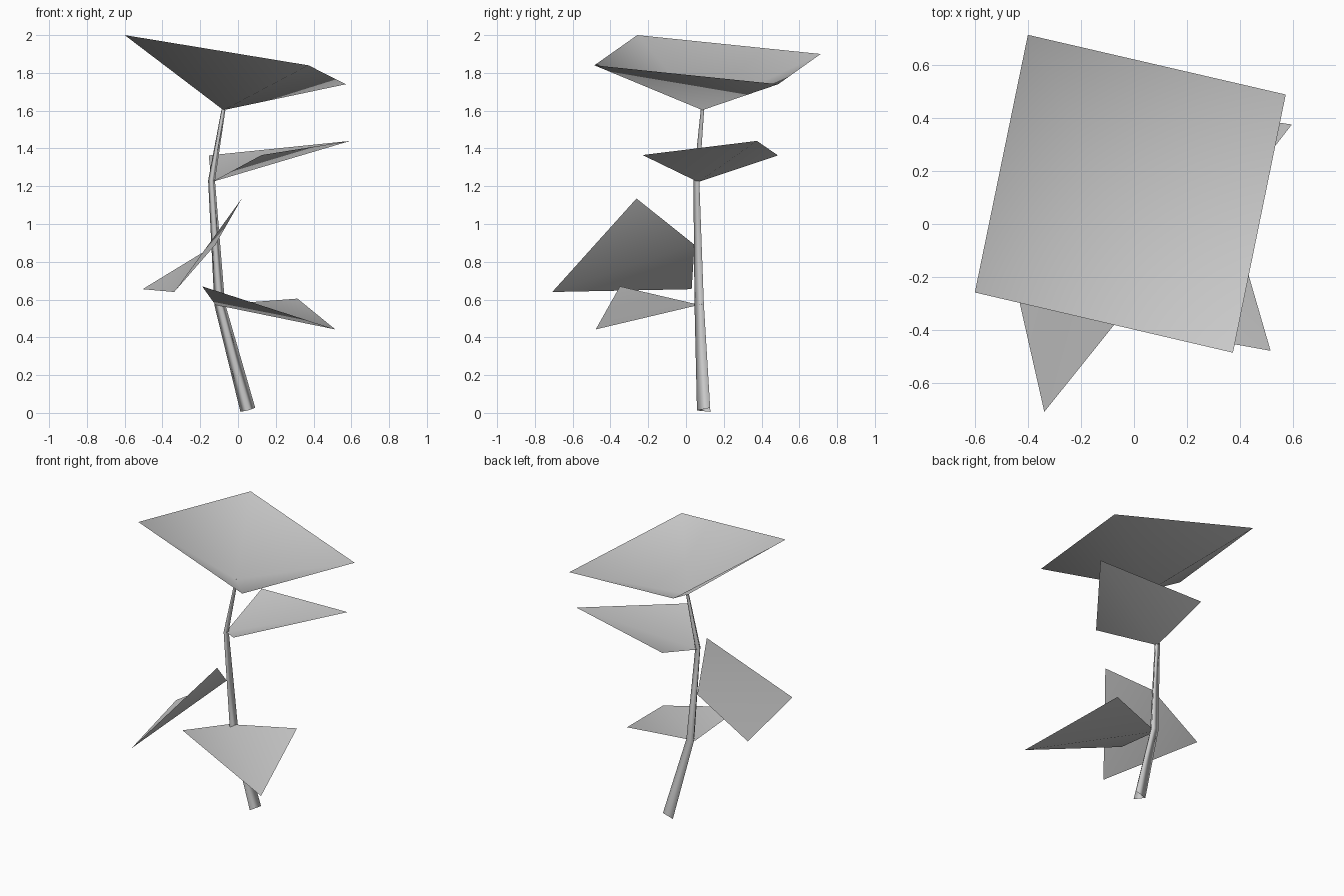
import bpy
from math import sin, cos, pi
from mathutils import Vector

if "Cube" in bpy.data.objects:
    bpy.data.objects.remove(bpy.data.objects["Cube"])


def make(name, verts, faces):
    mesh = bpy.data.meshes.new(name)
    mesh.from_pydata([tuple(v) for v in verts], [], faces)
    mesh.shade_smooth()
    mesh.update()
    obj = bpy.data.objects.new(name, mesh)
    bpy.context.collection.objects.link(obj)
    return obj


# Three-sided stem: centre points and radii from ground to tip
path = [Vector(p) for p in ((0.052, 0.105, 0.015), (-0.097, 0.078, 0.575),
                            (-0.14, 0.06, 1.23), (-0.077, 0.09, 1.605))]
radii = [0.047, 0.033, 0.021, 0.012]
verts, faces = [], []
for i, (c, r) in enumerate(zip(path, radii)):
    t = (path[min(i + 1, 3)] - path[max(i - 1, 0)]).normalized()
    u = (Vector((1, 0, 0)) - t * t.x).normalized()
    v = t.cross(u)
    for k in range(3):
        a = -pi / 2 + 2 * pi * k / 3
        verts.append(c + (u * cos(a) + v * sin(a)) * r)
for i in range(3):
    for k in range(3):
        a, b = 3 * i + k, 3 * i + (k + 1) % 3
        faces.append((a, b, b + 3, a + 3))
make("stem", verts, faces)

# Side leaves: kites folded along the midrib (root, side, tip, side)
leaves = {
    "lower_leaf": ((-0.12, 0.07, 0.572), (-0.19, -0.35, 0.67),
                   (0.515, -0.478, 0.442), (0.315, 0.21, 0.605)),
    "middle_leaf": ((-0.12, 0.045, 0.89), (-0.505, 0.03, 0.655),
                    (-0.338, -0.708, 0.64), (0.02, -0.262, 1.135)),
    "upper_leaf": ((-0.14, 0.065, 1.222), (0.125, -0.23, 1.365),
                   (0.595, 0.375, 1.44), (-0.155, 0.487, 1.363)),
}
for name, pts in leaves.items():
    make(name, pts, [(0, 1, 2), (0, 2, 3)])

# Crown: shallow open four-sided cup standing on the stem tip
make("crown_leaf",
     [(-0.6, -0.258, 2.0), (0.373, -0.485, 1.84), (0.572, 0.488, 1.74),
      (-0.4, 0.713, 1.9), (-0.077, 0.087, 1.603)],
     [(0, 1, 4), (1, 2, 4), (2, 3, 4), (3, 0, 4)])
